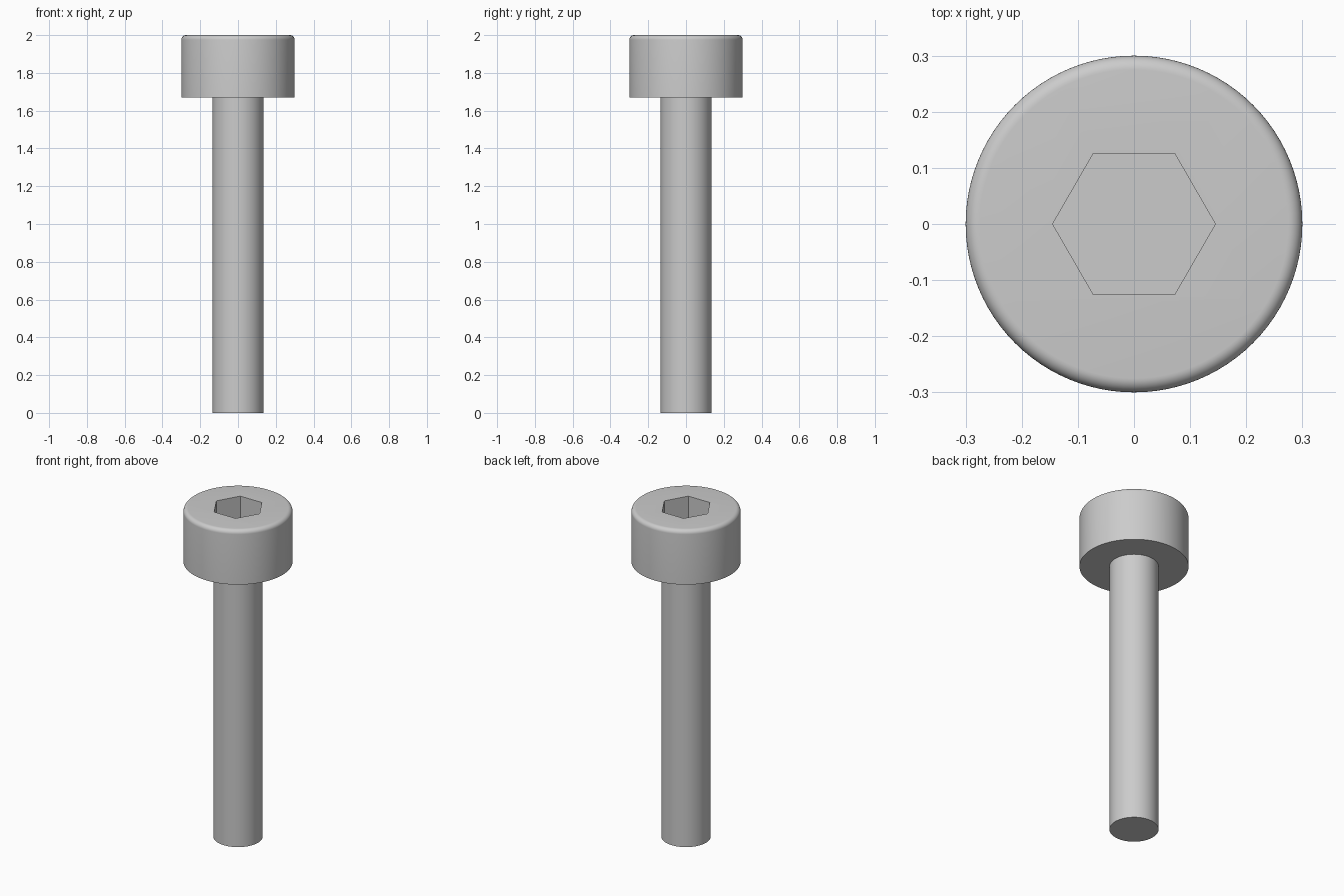
import bpy, bmesh
from math import sin, cos, pi, radians

if "Cube" in bpy.data.objects:
    bpy.data.objects.remove(bpy.data.objects["Cube"])

SEGMENTS = 96
HEAD_R, SHANK_R, FILLET = 0.30, 0.135, 0.025
HEAD_Z, TOP_Z = 1.67, 2.0
SOCKET_R, SOCKET_DEPTH = 0.145, 0.17


def make_object(name, bm):
    bmesh.ops.recalc_face_normals(bm, faces=bm.faces)
    mesh = bpy.data.meshes.new(name)
    bm.to_mesh(mesh)
    bm.free()
    obj = bpy.data.objects.new(name, mesh)
    bpy.context.collection.objects.link(obj)
    return obj


# Screw body: turned profile of shank, head and rounded top rim
rim = [(HEAD_R - FILLET + FILLET * cos(i * pi / 16),
        TOP_Z - FILLET + FILLET * sin(i * pi / 16)) for i in range(9)]
profile = [(SHANK_R, 0), (SHANK_R, HEAD_Z), (HEAD_R, HEAD_Z)] + rim
bm = bmesh.new()
verts = [bm.verts.new((r, 0, z)) for r, z in profile]
edges = [bm.edges.new(pair) for pair in zip(verts, verts[1:])]
bmesh.ops.spin(bm, geom=verts + edges, cent=(0, 0, 0), axis=(0, 0, 1),
               angle=2 * pi, steps=SEGMENTS, use_duplicate=False)
bmesh.ops.remove_doubles(bm, verts=bm.verts, dist=1e-5)
bmesh.ops.holes_fill(bm, edges=[e for e in bm.edges if e.is_boundary], sides=0)
screw = make_object("socket_head_screw", bm)

# Hexagonal socket cutter, corners on the x axis
bm = bmesh.new()
hexagon = bm.faces.new([bm.verts.new((SOCKET_R * cos(i * pi / 3),
                                      SOCKET_R * sin(i * pi / 3),
                                      TOP_Z - SOCKET_DEPTH)) for i in range(6)])
top = bmesh.ops.extrude_face_region(bm, geom=[hexagon], use_keep_orig=True)["geom"]
bmesh.ops.translate(bm, vec=(0, 0, SOCKET_DEPTH + 0.1),
                    verts=[g for g in top if isinstance(g, bmesh.types.BMVert)])
cutter = make_object("socket_cutter", bm)
cutter.hide_render = True
cutter.hide_set(True)

# Cut the socket, then smooth the round surfaces
cut = screw.modifiers.new("socket", "BOOLEAN")
cut.operation = "DIFFERENCE"
cut.solver = "EXACT"
cut.object = cutter
bpy.context.view_layer.objects.active = screw
screw.select_set(True)
bpy.ops.object.modifier_apply(modifier=cut.name)
bpy.data.objects.remove(cutter)
bpy.ops.object.shade_smooth_by_angle(angle=radians(30))
